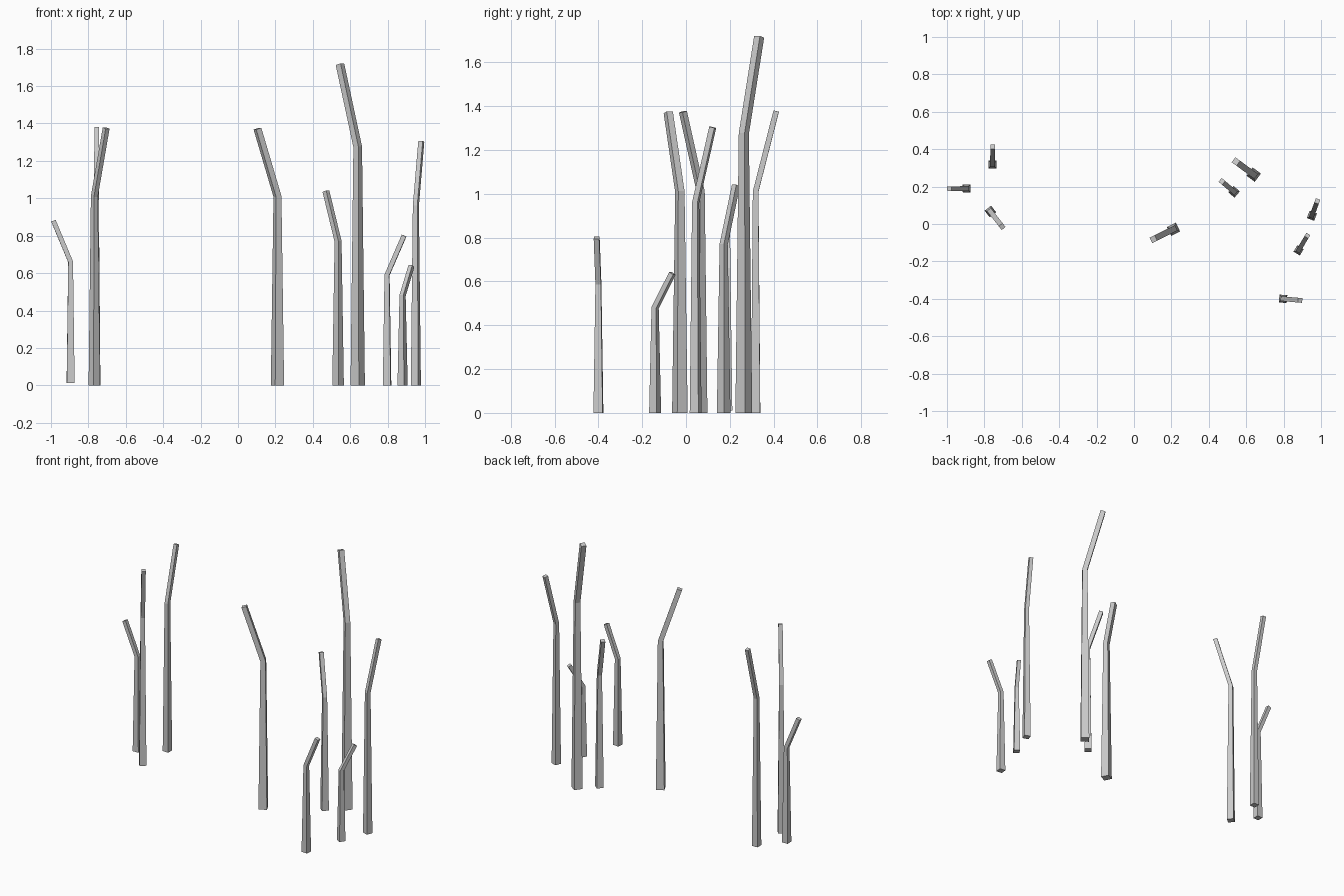
import bpy, bmesh, math
from mathutils import Vector

if "Cube" in bpy.data.objects:
    bpy.data.objects.remove(bpy.data.objects["Cube"])

# base x, base y, base z, base width, bend z, tip x, tip y, tip z
POSTS = [
    (-0.757, 0.318, 0.0, 0.042, 1.01, -0.755, 0.412, 1.378),
    (-0.895, 0.190, 0.012, 0.042, 0.66, -0.987, 0.188, 0.880),
    (-0.768, 0.067, 0.0, 0.044, 1.01, -0.705, -0.014, 1.375),
    (0.211, -0.028, 0.0, 0.053, 1.01, 0.104, -0.081, 1.372),
    (0.640, 0.264, 0.0, 0.055, 1.275, 0.545, 0.334, 1.717),
    (0.535, 0.172, 0.0, 0.044, 0.77, 0.470, 0.228, 1.038),
    (0.951, 0.044, 0.0, 0.042, 0.96, 0.980, 0.122, 1.304),
    (0.880, -0.141, 0.0, 0.040, 0.48, 0.927, -0.062, 0.637),
    (0.797, -0.400, 0.0, 0.042, 0.59, 0.888, -0.408, 0.800),
]


def bent_post(name, bx, by, bz, width, bend_z, tx, ty, tz):
    base, bend, tip = Vector((bx, by, bz)), Vector((bx, by, bend_z)), Vector((tx, ty, tz))
    lean = Vector((tx - bx, ty - by, 0)).normalized()
    side = Vector((-lean.y, lean.x, 0))
    angle = math.atan2((tip - bend).xy.length, tz - bend_z)
    thin = width * 0.3
    bm = bmesh.new()
    rings = []
    # square sections: foot, mitred bend, squared-off tip
    for centre, half, tilt, stretch in ((base, width / 2, 0, 1),
                                        (bend, thin, angle / 2, 1 / math.cos(angle / 2)),
                                        (tip, thin, angle, 1)):
        across = (lean * math.cos(tilt) - Vector((0, 0, math.sin(tilt)))) * half * stretch
        rings.append([bm.verts.new(centre + across * i + side * half * j)
                      for i, j in ((1, 1), (-1, 1), (-1, -1), (1, -1))])
    for low, high in zip(rings, rings[1:]):
        for k in range(4):
            n = (k + 1) % 4
            bm.faces.new((low[k], low[n], high[n], high[k]))
    bm.faces.new(rings[0][::-1])
    bm.faces.new(rings[-1])
    bmesh.ops.recalc_face_normals(bm, faces=bm.faces)
    mesh = bpy.data.meshes.new(name)
    bm.to_mesh(mesh)
    bm.free()
    bpy.context.collection.objects.link(bpy.data.objects.new(name, mesh))


# scattered group of bent posts
for i, post in enumerate(POSTS, 1):
    bent_post(f"bent_post_{i}", *post)
